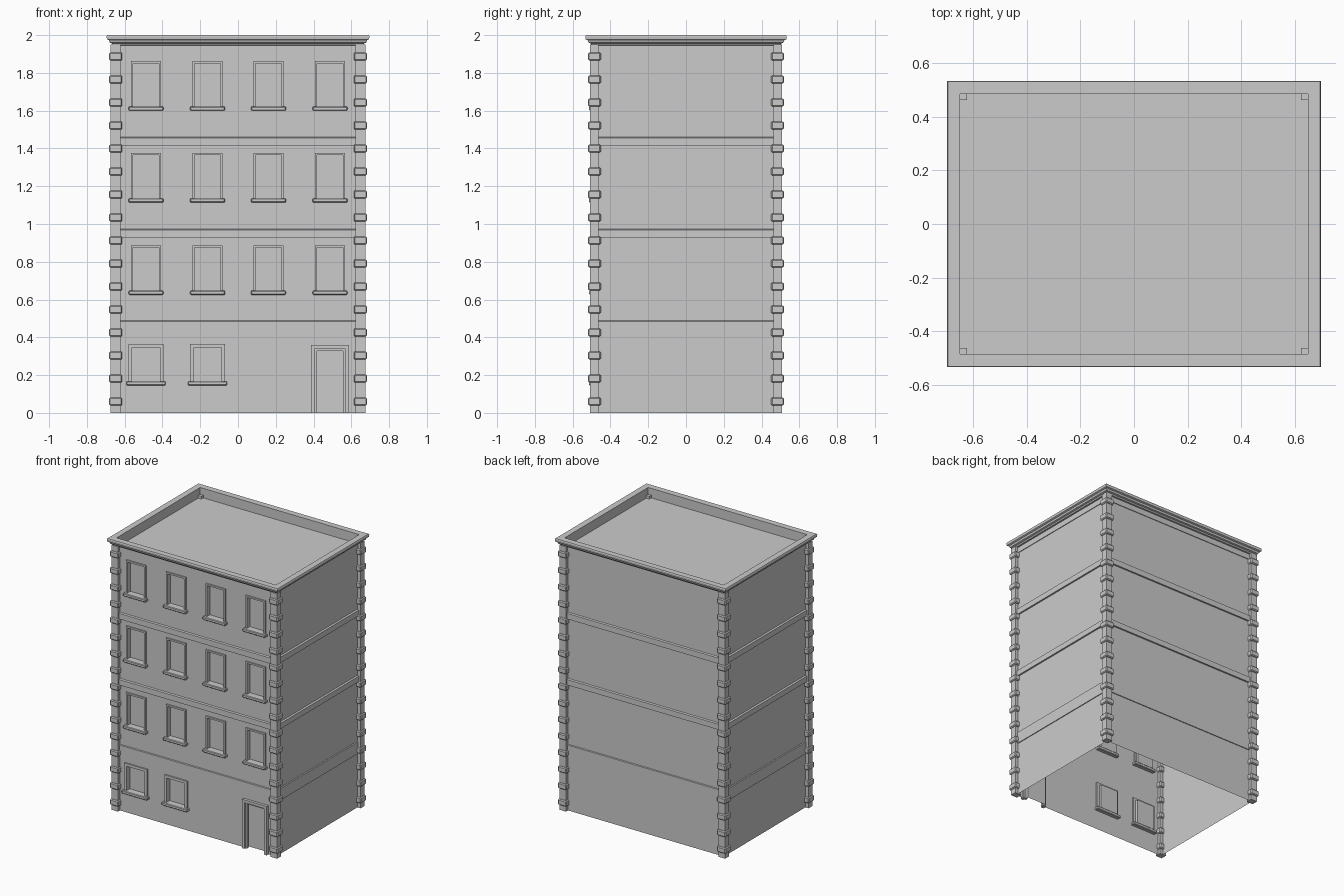
import bpy, bmesh
from mathutils import Matrix

if "Cube" in bpy.data.objects:
    bpy.data.objects.remove(bpy.data.objects["Cube"])

HX, HY = 0.648, 0.485      # wall half sizes
ROOF = 1.93


def finish(name, bm):
    bmesh.ops.remove_doubles(bm, verts=bm.verts, dist=1e-5)
    me = bpy.data.meshes.new(name)
    bm.to_mesh(me)
    bm.free()
    ob = bpy.data.objects.new(name, me)
    bpy.context.collection.objects.link(ob)
    return ob


def quad(bm, *pts):
    bm.faces.new([bm.verts.new(p) for p in pts])


def box(bm, x0, x1, y0, y1, z0, z1, bevel=0):
    m = Matrix.Translation(((x0 + x1) / 2, (y0 + y1) / 2, (z0 + z1) / 2)) \
        @ Matrix.Diagonal((x1 - x0, y1 - y0, z1 - z0, 1))
    vs = bmesh.ops.create_cube(bm, size=1, matrix=m)['verts']
    if bevel:
        es = list({e for v in vs for e in v.link_edges})
        bmesh.ops.bevel(bm, geom=es, offset=bevel, segments=1, affect='EDGES')


def ring(name, profile):
    """Sweep an (offset, z) profile around the building outline."""
    bm = bmesh.new()
    rows = []
    for o, z in profile:
        x, y = HX + o, HY + o
        rows.append([bm.verts.new(p) for p in
                     ((-x, -y, z), (x, -y, z), (x, y, z), (-x, y, z))])
    for a, b in zip(rows, rows[1:]):
        for i in range(4):
            j = (i + 1) % 4
            bm.faces.new((a[i], a[j], b[j], b[i]))
    return finish(name, bm)


# openings: x centre, half width, bottom, top
cols = [-0.487, -0.161, 0.161, 0.487]
upper = [(x, 0.068, z, z + 0.23) for z in (0.645, 1.134, 1.62) for x in cols]
ground = [(x, 0.073, 0.165, 0.345) for x in cols[:2]]
door = (0.487, 0.08, 0.0, 0.34)
openings = upper + ground + [door]

# walls: plain sides, front sheet with recessed openings, open underneath
bm = bmesh.new()
quad(bm, (HX, -HY, 0), (HX, HY, 0), (HX, HY, 1.96), (HX, -HY, 1.96))
quad(bm, (HX, HY, 0), (-HX, HY, 0), (-HX, HY, 1.96), (HX, HY, 1.96))
quad(bm, (-HX, HY, 0), (-HX, -HY, 0), (-HX, -HY, 1.96), (-HX, HY, 1.96))
xs = sorted({round(v, 4) for x, w, _, _ in openings for v in (x - w, x + w)} | {-HX, HX})
zs = sorted({round(v, 4) for _, _, a, b in openings for v in (a, b)} | {0.0, 1.96})
for x0, x1 in zip(xs, xs[1:]):
    for z0, z1 in zip(zs, zs[1:]):
        cx, cz = (x0 + x1) / 2, (z0 + z1) / 2
        if not any(abs(cx - x) < w and a < cz < b for x, w, a, b in openings):
            quad(bm, (x0, -HY, z0), (x1, -HY, z0), (x1, -HY, z1), (x0, -HY, z1))
for x, w, a, b in openings:
    y0, y1, l, r = -HY, -HY + 0.028, x - w, x + w
    quad(bm, (l, y1, a), (r, y1, a), (r, y1, b), (l, y1, b))
    quad(bm, (l, y0, a), (l, y1, a), (l, y1, b), (l, y0, b))
    quad(bm, (r, y1, a), (r, y0, a), (r, y0, b), (r, y1, b))
    quad(bm, (l, y1, b), (r, y1, b), (r, y0, b), (l, y0, b))
    if a > 0:
        quad(bm, (l, y0, a), (r, y0, a), (r, y1, a), (l, y1, a))
bmesh.ops.dissolve_limit(bm, angle_limit=0.001, verts=bm.verts, edges=bm.edges)
finish("walls", bm)

# roof deck
bm = bmesh.new()
quad(bm, (-HX, -HY, ROOF), (HX, -HY, ROOF), (HX, HY, ROOF), (-HX, HY, ROOF))
finish("roof_deck", bm)

# cornice, frieze and floor bands
ring("cornice", [(0.048, 1.993), (0.045, 2.0), (0.0, 2.0), (0.0, ROOF)][::-1]
     + [(0.046, 1.978), (0.036, 1.973), (0.031, 1.96), (0.02, 1.956),
        (0.016, 1.947), (0.0, 1.945)])
for i, (a, b, o) in enumerate([(0.398, 0.488, 0.006), (0.928, 0.973, 0.012),
                               (1.414, 1.46, 0.012), (1.905, 1.95, 0.005)]):
    ring(f"wall_band_{i + 1}", [(0, a), (o, a), (o, b - 0.004), (0, b)])


# window casings, sills and door casing
def casing(bm, op, t, out, foot):
    x, w, a, b = op
    y0, y1 = -HY - out, -HY + 0.01
    box(bm, x - w - t, x - w, y0, y1, foot, b + t)
    box(bm, x + w, x + w + t, y0, y1, foot, b + t)
    box(bm, x - w, x + w, y0, y1, b, b + t)


frames, sills = bmesh.new(), bmesh.new()
for group, t, sw in ((upper, 0.012, 0.092), (ground, 0.02, 0.104)):
    for op in group:
        casing(frames, op, t, 0.01, op[2])
        box(sills, op[0] - sw, op[0] + sw, -HY - 0.028, -HY + 0.028,
            op[2] - 0.02, op[2] + 0.002, 0.004)
finish("window_frames", frames)
finish("window_sills", sills)
bm = bmesh.new()
casing(bm, door, 0.02, 0.02, 0)
x, w, a, b = door
casing(bm, (x, w - 0.012, a, b - 0.012), 0.012, 0.008, 0)
finish("door_frame", bm)

# corner posts with bevelled quoin blocks, mirrored to all corners
bm = bmesh.new()
box(bm, HX - 0.026, HX + 0.026, HY - 0.023, HY + 0.023, 0, 1.95)
for i in range(16):
    z = 0.06 + i * 0.1218
    box(bm, HX - 0.035, HX + 0.035, HY - 0.034, HY + 0.034, z - 0.021, z + 0.021, 0.006)
ob = finish("corner_quoins", bm)
mod = ob.modifiers.new("mirror", 'MIRROR')
mod.use_axis = (True, True, False)
